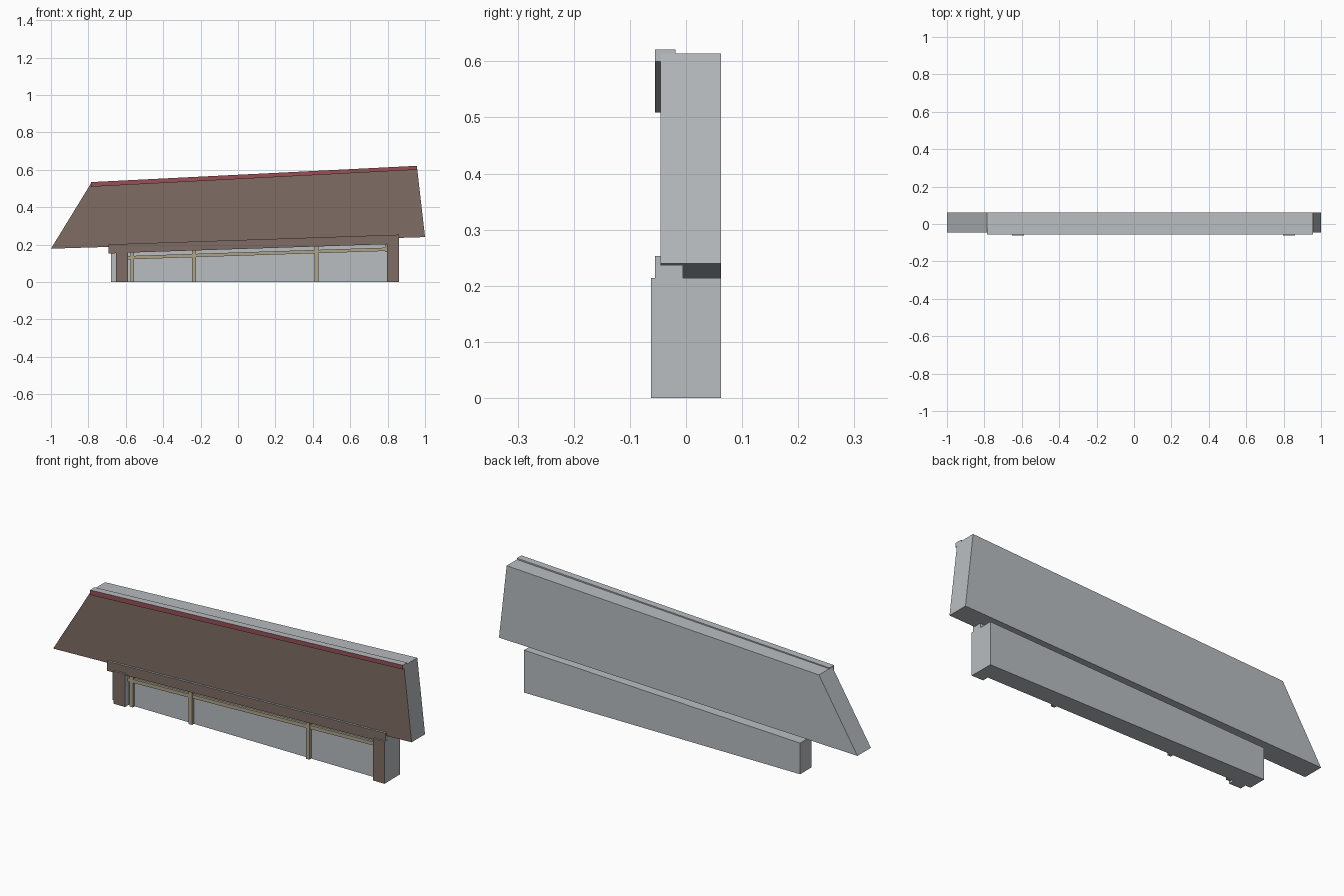
import bpy, bmesh

if "Cube" in bpy.data.objects:
    bpy.data.objects.remove(bpy.data.objects["Cube"])


def material(name, rgb):
    m = bpy.data.materials.new(name)
    m.diffuse_color = (*rgb, 1)
    m.use_nodes = True
    m.node_tree.nodes["Principled BSDF"].inputs["Base Color"].default_value = m.diffuse_color
    return m


GREY = material("pale grey", (0.48, 0.51, 0.53))
BROWN = material("brown", (0.21, 0.155, 0.125))
RED = material("dull red", (0.31, 0.08, 0.09))
TAN = material("tan", (0.43, 0.37, 0.26))


def slab(name, outline, y0, y1, front=GREY, rest=GREY):
    """Extrude an x-z outline from y0 to y1; the front face has its own colour."""
    bm = bmesh.new()
    face = bm.faces.new([bm.verts.new((x, y0, z)) for x, z in outline])
    ext = bmesh.ops.extrude_face_region(bm, geom=[face])
    for v in ext["geom"]:
        if isinstance(v, bmesh.types.BMVert):
            v.co.y = y1
    bmesh.ops.recalc_face_normals(bm, faces=bm.faces)
    for f in bm.faces:
        f.material_index = 0 if f.normal.y < -0.9 else 1
    mesh = bpy.data.meshes.new(name)
    bm.to_mesh(mesh)
    bm.free()
    mesh.materials.append(front)
    mesh.materials.append(rest)
    obj = bpy.data.objects.new(name, mesh)
    bpy.context.collection.objects.link(obj)
    return obj


def bar(name, x0, x1, low, high, y0, y1, front, rest=GREY):
    """Slab whose bottom and top are given as (left z, right z)."""
    return slab(name, [(x0, low[0]), (x1, low[1]), (x1, high[1]), (x0, high[0])],
                y0, y1, front, rest)


def eave(x):
    """Height of the sloping line below the eave beam."""
    return 0.157 + (x + 0.585) * 0.0325


# Roof panel and ridge strip
slab("roof", [(-1, 0.178), (1, 0.24), (0.957, 0.614), (-0.785, 0.529)],
     -0.045, 0.062, BROWN)
bar("ridge_strip", -0.787, 0.957, (0.509, 0.600), (0.534, 0.621),
    -0.055, -0.019, RED)

# Wall behind the glazing
bar("wall", -0.68, 0.86, (0, 0), (0.157, 0.214), -0.03, 0.062, GREY)

# Beam under the eave, notched down at its left end
slab("eave_beam", [(-0.692, 0.152), (-0.585, eave(-0.585)), (0.86, eave(0.86)),
                   (0.86, 0.253), (-0.692, 0.201)], -0.055, -0.005, BROWN)

# End pillars
for side, x0, x1 in (("left", -0.652, -0.587), ("right", 0.797, 0.861)):
    bar(side + "_pillar", x0, x1, (0, 0), (eave(x0) + 0.01, eave(x1) + 0.01),
        -0.062, -0.03, BROWN)

# Window rail and mullions
bar("window_rail", -0.587, 0.797, (eave(-0.587) - 0.036, eave(0.797) - 0.036),
    (eave(-0.587) - 0.018, eave(0.797) - 0.018), -0.042, -0.03, TAN, TAN)
for i, x in enumerate((-0.565, -0.235, 0.42)):
    bar("mullion_%d" % (i + 1), x - 0.01, x + 0.01, (0, 0),
        (eave(x), eave(x)), -0.045, -0.03, TAN, TAN)
bar("right_jamb", 0.785, 0.797, (0.16, 0.16), (0.2, 0.2), -0.042, -0.03, TAN, TAN)
